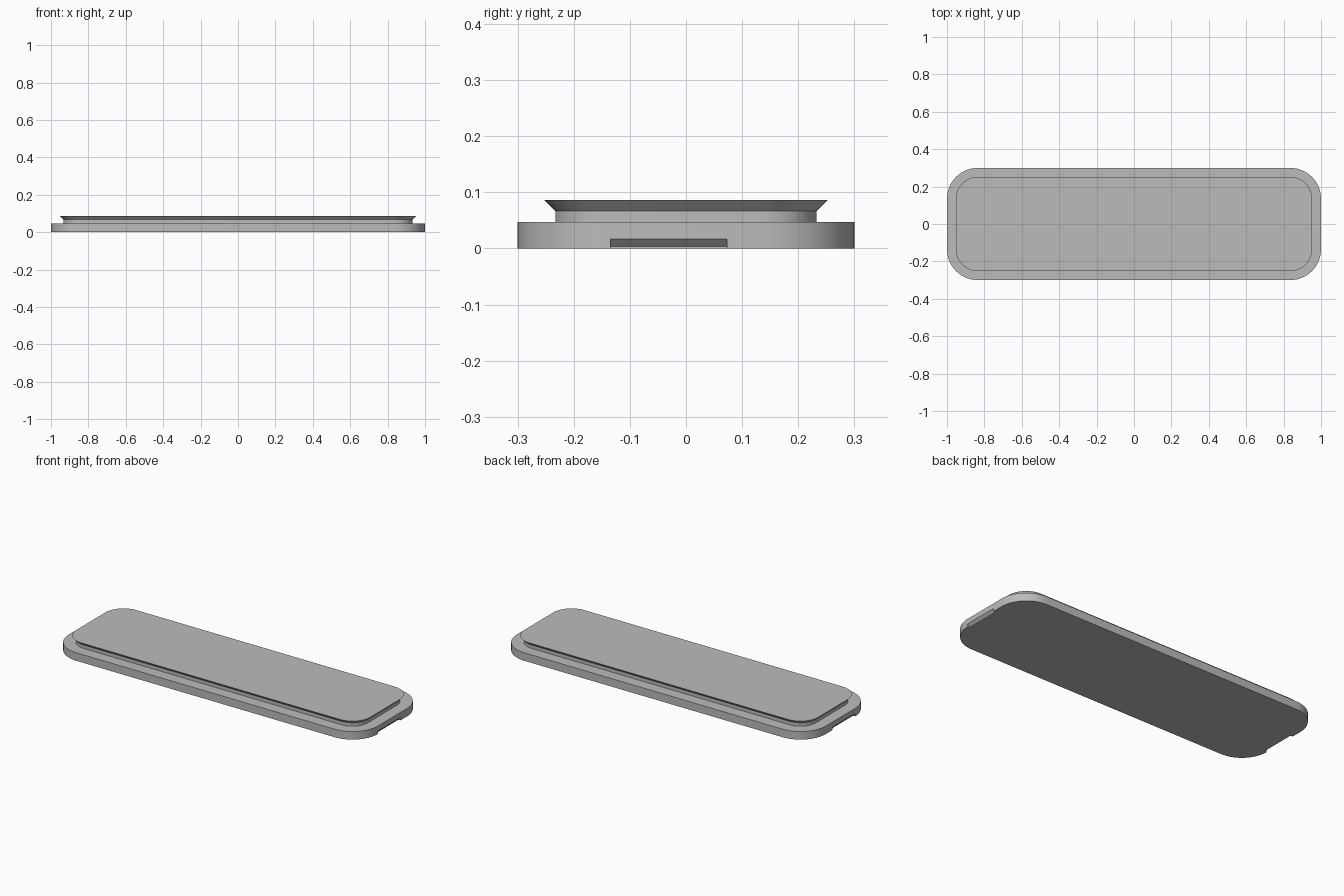
import bpy
import bmesh
from math import cos, sin, pi

cube = bpy.data.objects.get("Cube")
if cube:
    bpy.data.objects.remove(cube, do_unlink=True)

# Single plain grey finish
grey = bpy.data.materials.new("plain_grey")
grey.use_nodes = True
colour = (0.5, 0.5, 0.5, 1)
grey.diffuse_color = colour
grey.node_tree.nodes["Principled BSDF"].inputs["Base Color"].default_value = colour

HALF_X, HALF_Y, RADIUS, STEPS = 1.0, 0.3, 0.165, 16


def rounded_ring(bm, inset, z):
    """Ring of vertices around a rounded rectangle inset from the outline."""
    r = RADIUS - inset
    cx, cy = HALF_X - RADIUS, HALF_Y - RADIUS
    ring = []
    for quarter, (sx, sy) in enumerate([(1, 1), (-1, 1), (-1, -1), (1, -1)]):
        for i in range(STEPS + 1):
            a = (quarter + i / STEPS) * pi / 2
            ring.append(bm.verts.new((sx * cx + r * cos(a), sy * cy + r * sin(a), z)))
    return ring


def finish(bm, name):
    bmesh.ops.recalc_face_normals(bm, faces=bm.faces)
    mesh = bpy.data.meshes.new(name)
    bm.to_mesh(mesh)
    bm.free()
    mesh.materials.append(grey)
    obj = bpy.data.objects.new(name, mesh)
    bpy.context.collection.objects.link(obj)
    return obj


def slab(name, profile):
    """Loft a capped solid through (inset, height) pairs."""
    bm = bmesh.new()
    rings = [rounded_ring(bm, inset, z) for inset, z in profile]
    for low, high in zip(rings, rings[1:]):
        for i in range(len(low)):
            j = (i + 1) % len(low)
            bm.faces.new((low[i], low[j], high[j], high[i]))
    bm.faces.new(rings[0][::-1])
    bm.faces.new(rings[-1])
    return finish(bm, name)


def activate(obj):
    bpy.ops.object.select_all(action="DESELECT")
    obj.select_set(True)
    bpy.context.view_layer.objects.active = obj


# Base plate, and the raised neck with its flared rim
base = slab("base_plate", [(0, 0), (0, 0.047)])
rim = slab("flared_rim", [(0.067, 0.045), (0.067, 0.067), (0.048, 0.086)])

# Sloped pry notch under each short end
for side, label in ((1, "left"), (-1, "right")):
    bm = bmesh.new()
    section = [(0.986, -0.02), (0.986, 0.003), (1.006, 0.023), (1.006, -0.02)]
    ends = [[bm.verts.new((side * x, y, z)) for x, z in section] for y in (-0.135, 0.073)]
    for i in range(4):
        j = (i + 1) % 4
        bm.faces.new((ends[0][i], ends[0][j], ends[1][j], ends[1][i]))
    for end in ends:
        bm.faces.new(end)
    cutter = finish(bm, label + "_notch_cutter")
    cutter.hide_render = True
    cut = base.modifiers.new("notch", "BOOLEAN")
    cut.operation = "DIFFERENCE"
    cut.solver = "EXACT"
    cut.object = cutter
    activate(base)
    bpy.ops.object.modifier_apply(modifier=cut.name)
    bpy.data.objects.remove(cutter, do_unlink=True)

# Smooth corners, crisp edges
for obj in (base, rim):
    activate(obj)
    bpy.ops.object.shade_smooth_by_angle(angle=pi / 6)
